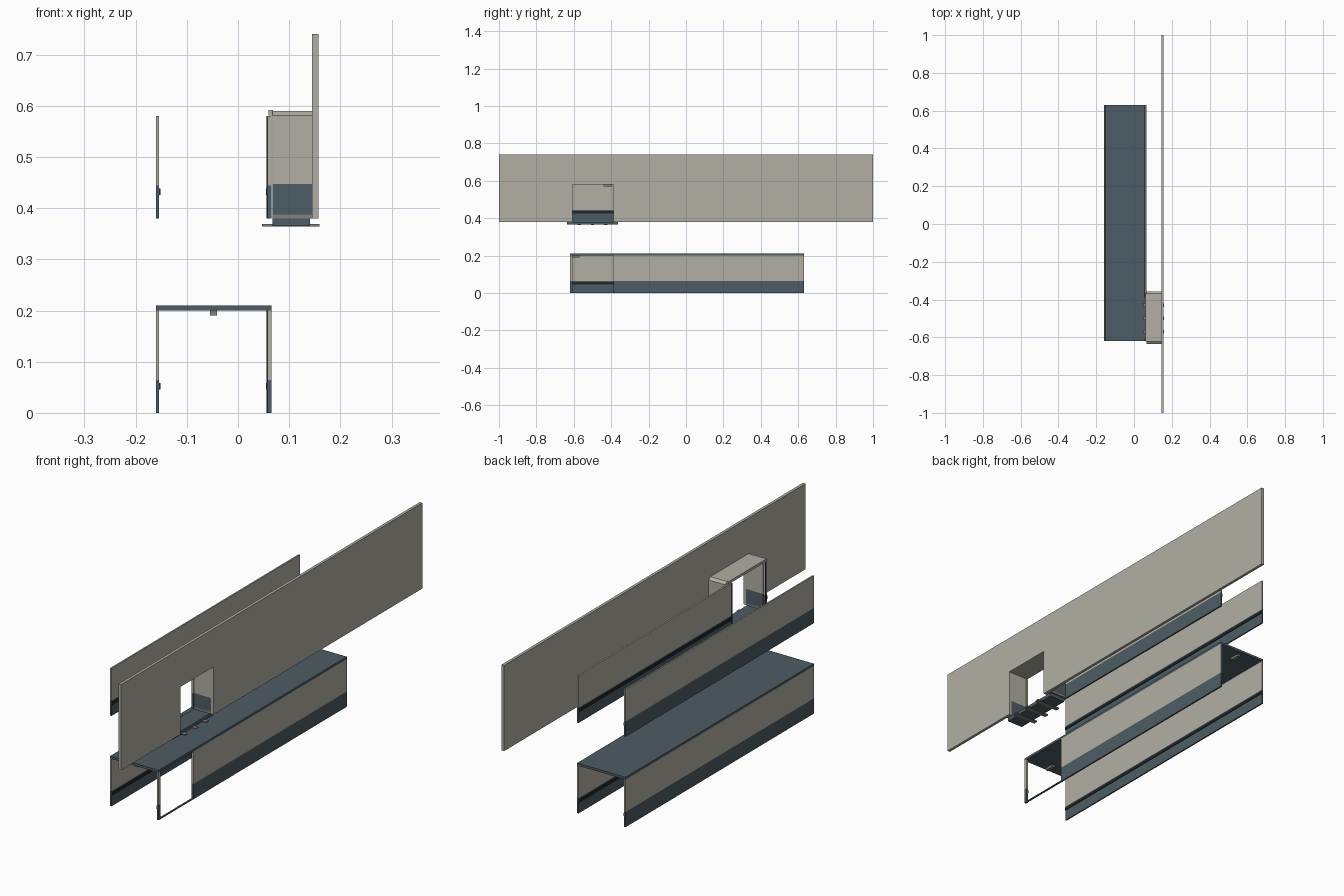
import bpy, bmesh

if "Cube" in bpy.data.objects:
    bpy.data.objects.remove(bpy.data.objects["Cube"])

def mat(name, c):
    m = bpy.data.materials.new(name)
    m.diffuse_color = (*c, 1)
    m.use_nodes = True
    m.node_tree.nodes["Principled BSDF"].inputs["Base Color"].default_value = m.diffuse_color
    return m

BEIGE = mat("warm_grey", (0.44, 0.43, 0.37))
SLATE = mat("slate_blue", (0.075, 0.108, 0.128))
BLACK = mat("near_black", (0.015, 0.018, 0.02))
GREY = mat("mid_grey", (0.22, 0.22, 0.21))


def prism(name, pts, x0, x1, m):
    """Extrude a (y, z) outline along x."""
    bm = bmesh.new()
    f = bm.faces.new([bm.verts.new((x0, y, z)) for y, z in pts])
    r = bmesh.ops.extrude_face_region(bm, geom=[f])
    vs = [v for v in r["geom"] if isinstance(v, bmesh.types.BMVert)]
    bmesh.ops.translate(bm, verts=vs, vec=(x1 - x0, 0, 0))
    bmesh.ops.recalc_face_normals(bm, faces=bm.faces)
    me = bpy.data.meshes.new(name)
    bm.to_mesh(me)
    bm.free()
    me.materials.append(m)
    ob = bpy.data.objects.new(name, me)
    bpy.context.collection.objects.link(ob)
    return ob


def box(name, x, y, z, m):
    return prism(name, [(y[0], z[0]), (y[1], z[0]), (y[1], z[1]), (y[0], z[1])], x[0], x[1], m)


Y0, Y1 = -0.62, 0.63          # corridor ends
D0, D1 = -0.607, -0.388       # doorway
LX, RX = (-0.16, -0.154), (0.058, 0.065)


def wall(name, x, inner, y, base):
    """Two-tone wall with a dark rail on its inner side."""
    box(name + "_skirt", x, y, (base, base + 0.064), SLATE)
    box(name + "_panel", x, y, (base + 0.064, base + 0.2), BEIGE)
    xi = x[1] if inner > 0 else x[0]
    rail = sorted((xi, xi + inner * 0.003))
    box(name + "_rail", rail, y, (base + 0.046, base + 0.058), BLACK)


# Lower corridor and the lifted copy of its walls
for level, base in (("lower", 0.0), ("upper", 0.38)):
    wall(level + "_left_wall", LX, 1, (Y0, Y1), base)
    wall(level + "_right_wall_rear", RX, -1, (0.13, Y1), base)
    wall(level + "_right_wall_middle", RX, -1, (D1, 0.13), base)
    wall(level + "_door_post", RX, -1, (Y0, D0), base)
    # Dark trim on the door jambs
    for side, y in (("front", (D0 - 0.004, D0)), ("rear", (D1, D1 + 0.004))):
        box(f"{level}_{side}_jamb_trim", (RX[0] - 0.002, RX[0]), y, (base, base + 0.2), BLACK)
box("door_sill", RX, (D0, D1), (0, 0.004), SLATE)

# Corridor roof with hanging tabs
box("corridor_roof", (-0.16, 0.065), (Y0, Y1), (0.2, 0.21), SLATE)
for side, y in (("front", (-0.61, -0.57)), ("rear", (0.57, 0.61))):
    box(side + "_roof_tab", (-0.055, -0.041), y, (0.19, 0.2), GREY)

# Long outer wall with a notch for the doorway
prism("outer_wall", [(-1, 0.38), (D0, 0.38), (D0, 0.58), (D1, 0.58), (D1, 0.38),
                     (1, 0.38), (1, 0.74), (-1, 0.74)], 0.145, 0.157, BEIGE)

# Entry vestibule: chamfered hood above two-tone side walls
V0, V1 = -0.635, -0.357
VX = (0.067, 0.145)
prism("vestibule_hood", [(V0, 0.447), (D0, 0.447), (D0, 0.58), (D1, 0.58), (D1, 0.447),
                         (V1, 0.447), (V1, 0.581), (V1 - 0.012, 0.59),
                         (V0 + 0.012, 0.59), (V0, 0.581)], *VX, BEIGE)
for side, y in (("front", (V0, D0)), ("rear", (D1, V1))):
    box(f"vestibule_{side}_skirt", VX, y, (0.388, 0.447), SLATE)
    box(f"vestibule_{side}_base_strip", VX, y, (0.38, 0.388), GREY)
box("vestibule_lip", (0.06, 0.068), (V0 + 0.012, V1 - 0.012), (0.581, 0.592), BEIGE)
box("vestibule_ceiling_tab", (0.095, 0.115), (-0.44, -0.395), (0.57, 0.58), GREY)

# Vestibule floor and its connecting bars
box("vestibule_floor", (0.067, 0.141), (V0, -0.364), (0.365, 0.38), SLATE)
for i, y in enumerate((-0.57, -0.5, -0.43)):
    box(f"floor_bar_{i + 1}", (0.047, 0.159), (y - 0.009, y + 0.009), (0.364, 0.369), GREY)
